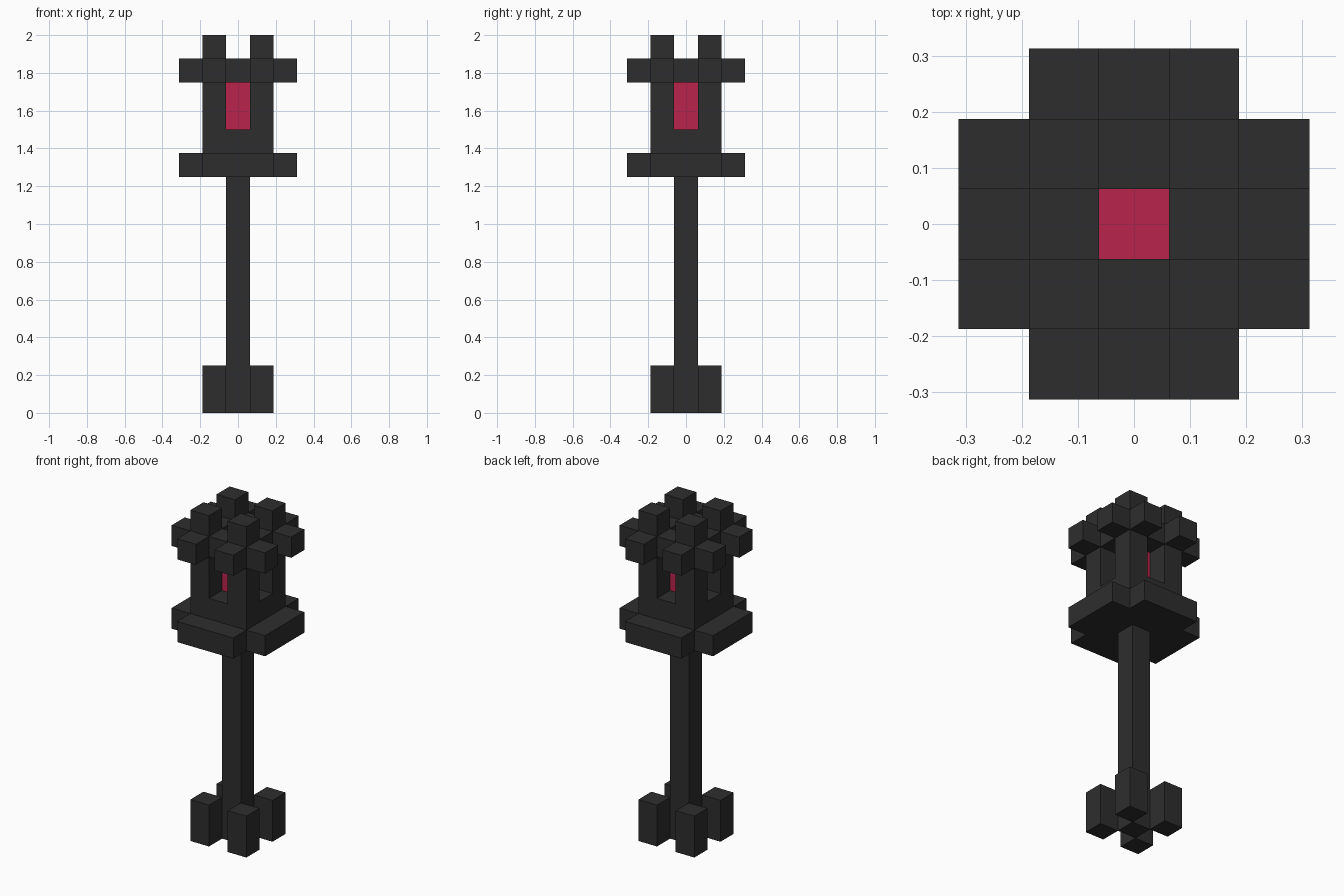
import bpy
import bmesh

if "Cube" in bpy.data.objects:
    bpy.data.objects.remove(bpy.data.objects["Cube"], do_unlink=True)

U = 0.125  # one block


def material(name, rgb):
    m = bpy.data.materials.new(name)
    m.use_nodes = True
    m.diffuse_color = (*rgb, 1)
    m.node_tree.nodes["Principled BSDF"].inputs["Base Color"].default_value = (*rgb, 1)
    return m


CHARCOAL = material("charcoal", (0.027, 0.027, 0.027))
CRIMSON = material("crimson", (0.479, 0.017, 0.070))


def add_prism(bm, outline, z0, z1):
    """Extrude a counter-clockwise outline (in blocks) from z0 to z1."""
    face = bm.faces.new([bm.verts.new((x * U, y * U, z0 * U)) for x, y in outline])
    top = bmesh.ops.extrude_face_region(bm, geom=[face])
    verts = [g for g in top["geom"] if isinstance(g, bmesh.types.BMVert)]
    bmesh.ops.translate(bm, vec=(0, 0, (z1 - z0) * U), verts=verts)


def part(name, outlines, z0, z1, mat=CHARCOAL):
    bm = bmesh.new()
    for outline in outlines:
        add_prism(bm, outline, z0, z1)
    bmesh.ops.recalc_face_normals(bm, faces=bm.faces[:])
    mesh = bpy.data.meshes.new(name)
    bm.to_mesh(mesh)
    bm.free()
    mesh.materials.append(mat)
    obj = bpy.data.objects.new(name, mesh)
    bpy.context.collection.objects.link(obj)
    return obj


def square(cx, cy, half=0.5):
    return [(cx - half, cy - half), (cx + half, cy - half),
            (cx + half, cy + half), (cx - half, cy + half)]


def turned(points, quarter):
    for _ in range(quarter):
        points = [(-y, x) for x, y in points]
    return points


def four(*outlines):
    """Repeat outlines on all four sides."""
    return [turned(o, q) for q in range(4) for o in outlines]


# Pole and its four corner feet
part("pole", [square(0, 0)], 0, 10)
part("feet", four(square(1, 1)), 0, 2)

# Lantern platform: square plate with notched corners
corner = [(2.5, -1.5), (2.5, 1.5), (1.5, 1.5)]
part("platform", [[p for q in range(4) for p in turned(corner, q)]], 10, 11)

# Lantern housing: corner pillars rising into battlements, sills and lintels
part("corner_pillars", four(square(1, 1)), 11, 16)
part("window_sills", four(square(0, -1)), 11, 12)
part("lantern_floor", [square(0, 0)], 11, 12)
part("window_lintels", four(square(0, -1)), 14, 15)

# Blocks jutting out in pairs around the roof
part("roof_blocks", four(square(-1, -2), square(1, -2)), 14, 15)

# Glowing core
part("glowing_core", [square(0, 0)], 12, 14, CRIMSON)
